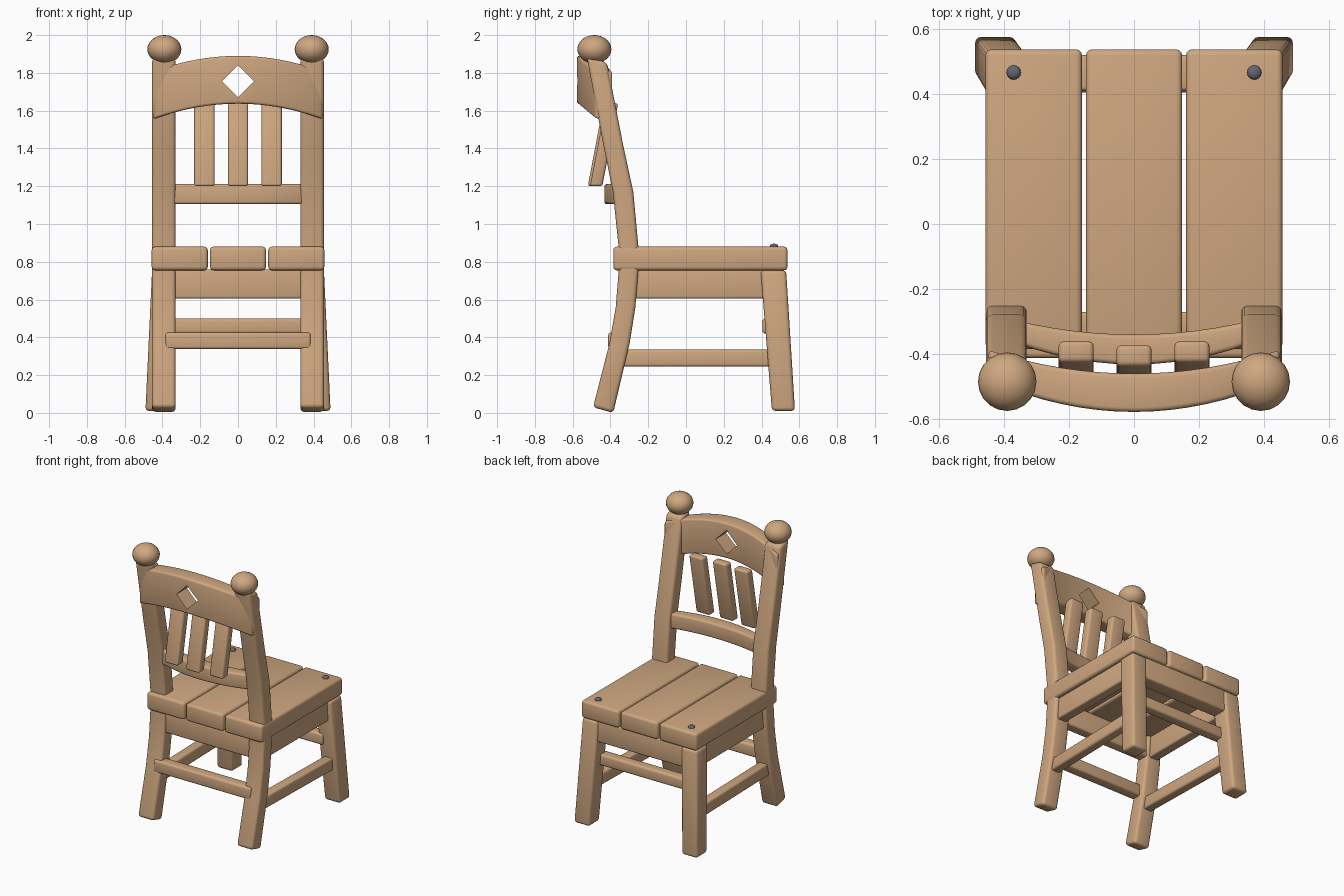
import bpy, bmesh, math
from mathutils import Vector

if "Cube" in bpy.data.objects:
    bpy.data.objects.remove(bpy.data.objects["Cube"])


def material(name, color):
    m = bpy.data.materials.new(name)
    m.diffuse_color = (*color, 1)
    m.use_nodes = True
    m.node_tree.nodes["Principled BSDF"].inputs["Base Color"].default_value = m.diffuse_color
    return m


WOOD = material("warm wood", (0.62, 0.385, 0.215))
METAL = material("grey metal", (0.13, 0.13, 0.17))


def finish(name, bm, mat, angle=40):
    bmesh.ops.recalc_face_normals(bm, faces=bm.faces)
    me = bpy.data.meshes.new(name)
    bm.to_mesh(me)
    bm.free()
    me.materials.append(mat)
    ob = bpy.data.objects.new(name, me)
    bpy.context.collection.objects.link(ob)
    bpy.ops.object.select_all(action='DESELECT')
    ob.select_set(True)
    bpy.context.view_layer.objects.active = ob
    bpy.ops.object.shade_smooth_by_angle(angle=math.radians(angle))
    return ob


def loft(name, rings, bevel=0.016, mat=WOOD):
    """Beam through four-cornered sections, with rounded sharp edges."""
    bm = bmesh.new()
    vs = [[bm.verts.new(p) for p in ring] for ring in rings]
    for a, b in zip(vs, vs[1:]):
        for i in range(4):
            j = (i + 1) % 4
            bm.faces.new((a[i], a[j], b[j], b[i]))
    bm.faces.new(vs[0])
    bm.faces.new(vs[-1])
    bmesh.ops.recalc_face_normals(bm, faces=bm.faces)
    if bevel:
        sharp = [e for e in bm.edges if e.calc_face_angle(0) > math.radians(40)]
        bmesh.ops.bevel(bm, geom=sharp, offset=bevel, segments=3, profile=0.5,
                        affect='EDGES', clamp_overlap=True)
    return finish(name, bm, mat)


def flat(x0, x1, y0, y1, z):
    return [(x0, y0, z), (x1, y0, z), (x1, y1, z), (x0, y1, z)]


def box(name, x0, x1, y0, y1, z0, z1, bevel=0.016):
    return loft(name, [flat(x0, x1, y0, y1, z0), flat(x0, x1, y0, y1, z1)], bevel)


def bowed(name, half, back, front, bottom, top, n=12, bevel=0.014):
    """Curved rail; each pair is (middle value, change at the ends)."""
    rings = []
    for i in range(n + 1):
        t = 2 * i / n - 1
        b, f, lo, hi = (c + d * t * t for c, d in (back, front, bottom, top))
        x = half * t
        rings.append([(x, b, lo), (x, f, lo), (x, f, hi), (x, b, hi)])
    return loft(name, rings, bevel)


# Seat planks
for i, (a, b) in enumerate([(-0.457, -0.16), (-0.148, 0.148), (0.16, 0.457)]):
    box(f"seat_plank_{i + 1}", a, b, -0.385, 0.537, 0.755, 0.88, 0.018)

# Bent rear posts: z, back y, front y
POST = [(0.005, -0.492, -0.385), (0.37, -0.405, -0.298), (0.56, -0.372, -0.268),
        (0.755, -0.356, -0.252), (0.88, -0.357, -0.252), (1.17, -0.387, -0.279),
        (1.42, -0.438, -0.333), (1.865, -0.525, -0.418)]

for side, s in (("left", -1), ("right", 1)):
    rings = [flat(s * 0.33, s * 0.455, y0, y1, z) for z, y0, y1 in POST]
    # Tilt the two ends square to the post
    rings[0] = [(x, y, z + (0.03 if y < -0.44 else 0) - 0.005) for x, y, z in rings[0]]
    rings[-1] = [(x, y, z + (0.02 if y < -0.47 else -0.01)) for x, y, z in rings[-1]]
    loft(f"rear_post_{side}", rings, 0.02)

    # Splayed front leg
    loft(f"front_leg_{side}", [
        flat(s * 0.365, s * 0.49, 0.455, 0.577, 0.01),
        flat(s * 0.33, s * 0.455, 0.395, 0.53, 0.755)], 0.02)

    # Side apron and side stretcher
    box(f"side_apron_{side}", s * 0.355, s * 0.43, -0.30, 0.43, 0.605, 0.76, 0.012)
    loft(f"side_stretcher_{side}", [
        [(s * (c - 0.035), y, 0.245), (s * (c + 0.035), y, 0.245),
         (s * (c + 0.035), y, 0.335), (s * (c - 0.035), y, 0.335)]
        for c, y in ((0.393, -0.36), (0.413, 0.48))], 0.014)

    # Ball finial
    bm = bmesh.new()
    bmesh.ops.create_uvsphere(bm, u_segments=20, v_segments=14, radius=1)
    bmesh.ops.scale(bm, vec=(0.09, 0.09, 0.075), verts=bm.verts)
    bmesh.ops.translate(bm, vec=(s * 0.39, -0.485, 1.925), verts=bm.verts)
    finish(f"finial_{side}", bm, WOOD, 60)

    # Domed screw head on the seat
    bm = bmesh.new()
    bmesh.ops.create_uvsphere(bm, u_segments=16, v_segments=8, radius=1)
    bmesh.ops.scale(bm, vec=(0.022, 0.022, 0.014), verts=bm.verts)
    bmesh.ops.translate(bm, vec=(s * 0.37, 0.466, 0.882), verts=bm.verts)
    finish(f"screw_{side}", bm, METAL, 60)

# Front and rear aprons and stretchers
box("rear_apron", -0.36, 0.36, -0.345, -0.27, 0.605, 0.76, 0.012)
box("front_apron", -0.36, 0.36, 0.41, 0.52, 0.605, 0.76, 0.012)
box("front_stretcher", -0.385, 0.385, 0.405, 0.48, 0.42, 0.50, 0.014)
box("rear_stretcher", -0.385, 0.385, -0.412, -0.335, 0.338, 0.425, 0.014)

# Bowed lower back rail
bowed("back_rail", 0.37, (-0.432, 0.068), (-0.34, 0.045), (1.105, 0), (1.212, 0))

# Leaning back slats
for i, x in enumerate((-0.178, 0, 0.178)):
    dy = 0 if x == 0 else 0.012
    loft(f"back_slat_{i + 1}", [
        flat(x - 0.054, x + 0.054, -0.52 + dy, -0.455 + dy, 1.20),
        flat(x - 0.054, x + 0.054, -0.436 + dy, -0.371 + dy, 1.64)], 0.014)

# Arched headboard with a diamond opening
head = bowed("headboard", 0.448, (-0.578, 0.098), (-0.46, 0.072),
             (1.637, -0.082), (1.89, -0.082), n=16)
diamond = [(0.085, 0), (0, 0.085), (-0.085, 0), (0, -0.085)]
cutter = loft("diamond_cutter", [[(x, y, 1.755 + z) for x, z in diamond]
                                 for y in (-0.8, -0.3)], 0)
cutter.hide_render = True
bpy.context.view_layer.objects.active = head
mod = head.modifiers.new("diamond", 'BOOLEAN')
mod.operation = 'DIFFERENCE'
mod.solver = 'EXACT'
mod.object = cutter
bpy.ops.object.modifier_apply(modifier=mod.name)
bpy.data.objects.remove(cutter)
bpy.ops.object.select_all(action='DESELECT')
head.select_set(True)
bpy.ops.object.shade_smooth_by_angle(angle=math.radians(40))
